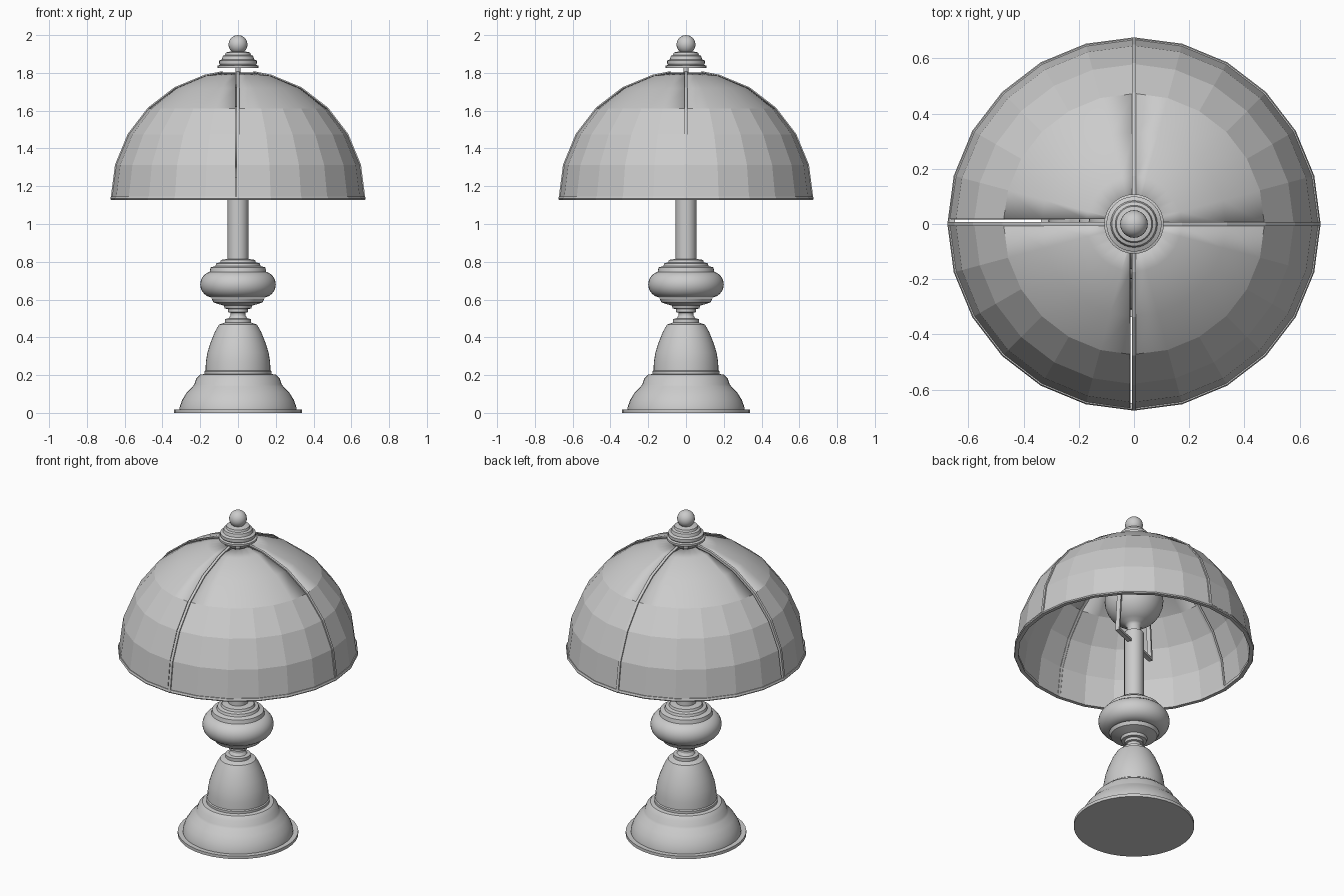
import bpy, bmesh
from math import sin, cos, pi, asin, radians
from mathutils import Matrix

cube = bpy.data.objects.get("Cube")
if cube:
    bpy.data.objects.remove(cube, do_unlink=True)

GREY = (0.6, 0.6, 0.6, 1)
mat = bpy.data.materials.new("plain grey")
mat.use_nodes = True
mat.diffuse_color = GREY
mat.node_tree.nodes["Principled BSDF"].inputs["Base Color"].default_value = GREY


def finish(name, bm, angle=None):
    bmesh.ops.recalc_face_normals(bm, faces=bm.faces)
    mesh = bpy.data.meshes.new(name)
    bm.to_mesh(mesh)
    bm.free()
    mesh.materials.append(mat)
    ob = bpy.data.objects.new(name, mesh)
    bpy.context.collection.objects.link(ob)
    if angle:
        bpy.ops.object.select_all(action='DESELECT')
        ob.select_set(True)
        bpy.context.view_layer.objects.active = ob
        bpy.ops.object.shade_smooth_by_angle(angle=radians(angle))
    return ob


def lathe(name, profile, sides=40, closed=False, angle=30):
    """Spin an (r, z) profile round the z axis."""
    bm = bmesh.new()
    vs = [bm.verts.new((r, 0, z)) for r, z in profile]
    pairs = list(zip(vs, vs[1:])) + ([(vs[-1], vs[0])] if closed else [])
    edges = [bm.edges.new(p) for p in pairs]
    bmesh.ops.spin(bm, geom=vs + edges, cent=(0, 0, 0), axis=(0, 0, 1),
                   angle=2 * pi, steps=sides, use_merge=True)
    bmesh.ops.remove_doubles(bm, verts=bm.verts, dist=0.0005)
    return finish(name, bm, angle)


def arc(radius, centre, start, end, steps):
    """(r, z) points of a circle arc, by elevation in degrees."""
    angles = [radians(start + (end - start) * i / steps) for i in range(steps + 1)]
    return [(radius * cos(a), centre + radius * sin(a)) for a in angles]


def box(bm, size, at):
    m = Matrix.Translation(at) @ Matrix.Diagonal((*size, 1))
    bmesh.ops.create_cube(bm, size=1, matrix=m)


# Stepped foot and bell-shaped body
lathe("foot", [(0, 0), (.338, 0), (.338, .018), (.31, .018), (.308, .035),
               (.295, .07), (.27, .11), (.24, .14), (.232, .15), (.222, .18),
               (.2, .202), (.172, .207), (0, .207)])
lathe("bell_body", [(0, .205), (.178, .205), (.178, .22), (.172, .225),
                    (.17, .27), (.162, .32), (.146, .37), (.122, .43),
                    (.1, .468), (.07, .478), (.07, .497), (.05, .5),
                    (.04, .515), (.04, .53), (.052, .533), (.052, .55),
                    (.07, .552), (.075, .568), (.1, .575), (.13, .585),
                    (.14, .605), (0, .605)])

# Squashed ball with stepped collar
ball = [(.13 + .07 * cos(radians(a)), .68 + .07 * sin(radians(a)))
        for a in range(-90, 91, 15)]
lathe("ball_knop", [(0, .61)] + ball + [(0, .75)])
lathe("collar", [(0, .745), (.15, .745), (.145, .77), (.12, .778),
                 (.115, .792), (.095, .797), (.09, .81), (.055, .815), (0, .815)])

# Stem, lamp socket and bulb
lathe("stem", [(0, .81), (.055, .81), (.055, 1.25), (0, 1.25)], 24)
lathe("bulb", [(0, 1.24), (.04, 1.24), (.04, 1.29)]
      + arc(.165, 1.46, -72, 90, 14), 32, angle=45)

# Harp carrying the shade, with flat arms
bm = bmesh.new()
box(bm, (.4, .025, .016), (0, 0, 1.18))
box(bm, (.3, .025, .012), (0, 0, 1.73))
for side in (-1, 1):
    box(bm, (.014, .025, .45), (side * .193, 0, 1.4))
bmesh.ops.create_cone(bm, segments=16, radius1=.014, radius2=.014, depth=.14,
                      cap_ends=True, matrix=Matrix.Translation((0, 0, 1.79)))
harp_top = [v for v in bm.verts if 1.6 < v.co.z < 1.65 and abs(v.co.x) > .1]
for v in harp_top:
    v.co.z = 1.73
    v.co.x *= .75
harp = finish("harp", bm)
harp.rotation_euler.z = radians(22)

# Domed shade: four panels, each stopping short of the next rib
R, BASE_Z, STEPS = .668, 1.14, 6
rows = [0, 15, 30, 45, 60, 75, 83]
for k, gap in enumerate((.008, .018, .014, .002)):
    bm = bmesh.new()
    grid = []
    for e in rows:
        r, z = R * cos(radians(e)), BASE_Z + R * sin(radians(e))
        last = pi / 2 - asin(gap / r)
        turns = [min(i * pi / 2 / STEPS, last) for i in range(STEPS)] + [last]
        grid.append([bm.verts.new((r * cos(t + k * pi / 2),
                                   r * sin(t + k * pi / 2), z)) for t in turns])
    for a, b in zip(grid, grid[1:]):
        for i in range(STEPS):
            f = bm.faces.new((a[i], a[i + 1], b[i + 1], b[i]))
            f.smooth = f.calc_center_median().z > 1.6
    panel = finish("shade_panel_%d" % (k + 1), bm)
    solid = panel.modifiers.new("thickness", 'SOLIDIFY')
    solid.thickness = .012
    solid.offset = -1

# Curved ribs over the seams
for k in range(4):
    bm = bmesh.new()
    rings = []
    for e in rows:
        c, s = cos(radians(e)), sin(radians(e))
        rings.append([bm.verts.new((q * c, w, BASE_Z + q * s))
                      for q, w in ((.652, -.008), (.674, -.008),
                                   (.674, .008), (.652, .008))])
    for a, b in zip(rings, rings[1:]):
        for i in range(4):
            j = (i + 1) % 4
            bm.faces.new((a[i], a[j], b[j], b[i]))
    bm.faces.new(rings[0])
    bm.faces.new(rings[-1])
    rib = finish("shade_rib_%d" % (k + 1), bm)
    rib.rotation_euler.z = k * pi / 2

# Rim band at the bottom of the shade
lathe("shade_rim", [(.65, 1.128), (.672, 1.128), (.676, 1.134), (.672, 1.146),
                    (.65, 1.146)], 24, closed=True, angle=10)

# Stepped cap and ball finial
lathe("cap", [(0, 1.826), (.108, 1.826), (.108, 1.838), (.095, 1.842),
              (.1, 1.85), (.1, 1.865), (.085, 1.872), (.08, 1.89),
              (.068, 1.895), (.064, 1.908), (.035, 1.914), (0, 1.914)], 32)
lathe("finial_ball", arc(.05, 1.95, -90, 90, 14), 24)
